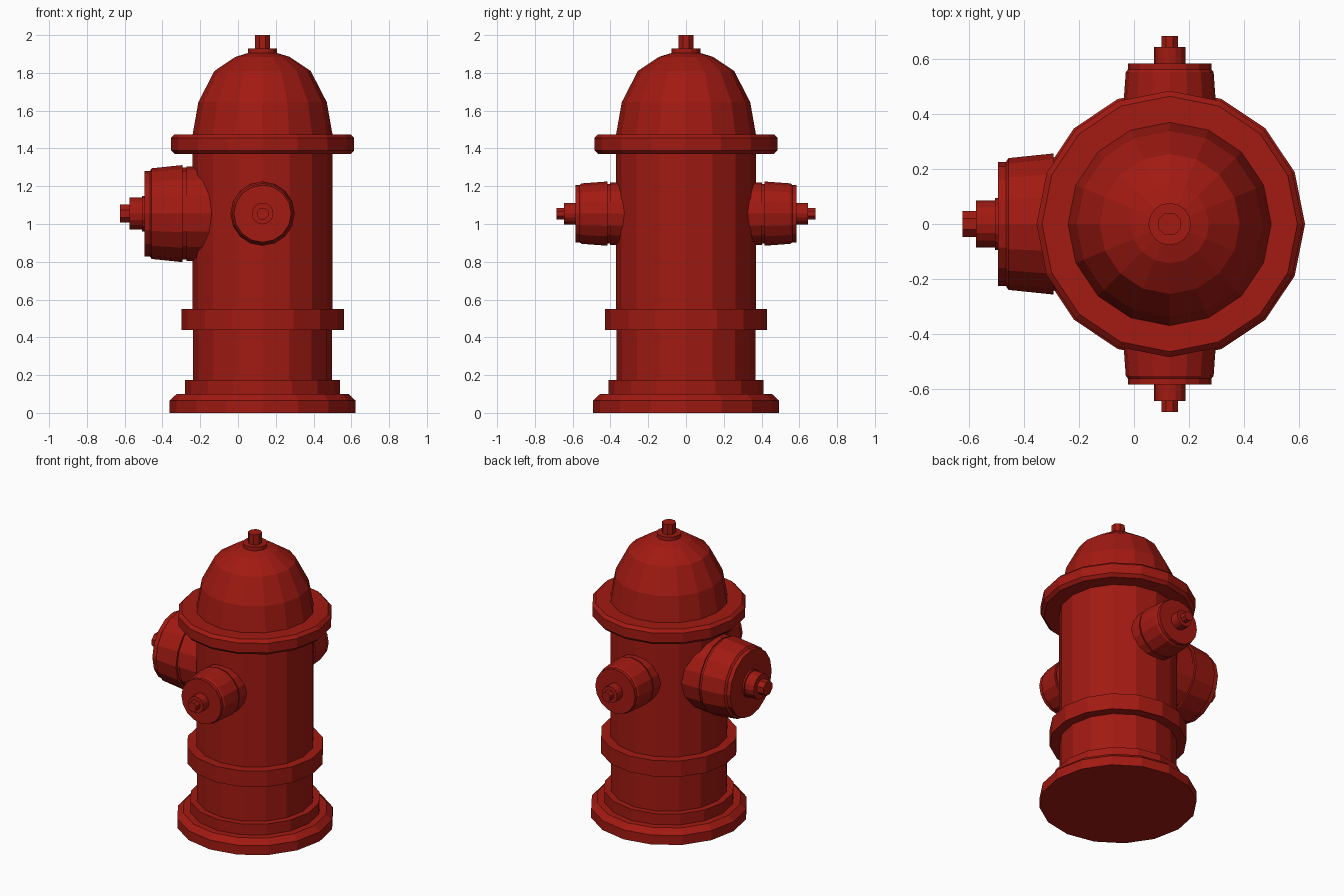
import bpy, bmesh, math
from mathutils import Matrix, Vector

if "Cube" in bpy.data.objects:
    bpy.data.objects.remove(bpy.data.objects["Cube"])

CX = 0.13          # hydrant axis
NOZZLE_Z = 1.055   # height of all outlets

red = bpy.data.materials.new("red_paint")
red.diffuse_color = (0.36, 0.010, 0.006, 1)
red.use_nodes = True
red.node_tree.nodes["Principled BSDF"].inputs["Base Color"].default_value = red.diffuse_color


def lathe(name, profile, sides=16, matrix=Matrix.Translation((CX, 0, 0)), phase=0.0):
    """Revolve (radius, height) points about local z; radius 0 closes an end."""
    bm = bmesh.new()
    rings = []
    for r, h in profile:
        if r == 0:
            rings.append([bm.verts.new((0, 0, h))] * sides)
        else:
            angles = [(i + phase) * math.tau / sides for i in range(sides)]
            rings.append([bm.verts.new((r * math.cos(a), r * math.sin(a), h)) for a in angles])
    for low, high in zip(rings, rings[1:]):
        for i in range(sides):
            j = (i + 1) % sides
            corners = [low[i], low[j], high[j], high[i]]
            bm.faces.new(list(dict.fromkeys(corners)))
    mesh = bpy.data.meshes.new(name)
    bm.to_mesh(mesh)
    bm.free()
    mesh.materials.append(red)
    obj = bpy.data.objects.new(name, mesh)
    obj.matrix_world = matrix
    bpy.context.collection.objects.link(obj)
    return obj


def outlet(name, angle, pipe, boss, nut):
    """Capped nozzle whose axis points outwards from the barrel at the given angle."""
    matrix = (Matrix.Translation((CX, 0, NOZZLE_Z)) @ Matrix.Rotation(angle, 4, 'Z')
              @ Matrix.Rotation(math.pi / 2, 4, 'Y'))
    lathe(name + "_cap", pipe, 16, matrix)
    lathe(name + "_boss", boss, 16, matrix)
    lathe(name + "_nut", nut, 8, matrix, 0.5)


# Stepped foot, barrel and middle band
lathe("base", [(0, 0), (0.493, 0), (0.493, 0.065), (0.455, 0.10), (0.41, 0.10),
               (0.41, 0.175), (0.368, 0.175)])
lathe("lower_barrel", [(0.368, 0.175), (0.368, 0.44)])
lathe("barrel_band", [(0.368, 0.44), (0.43, 0.44), (0.43, 0.55), (0.37, 0.55)])
lathe("upper_barrel", [(0.37, 0.55), (0.37, 1.37)])

# Bonnet: chamfered flange, dome and top nut
lathe("bonnet_flange", [(0.37, 1.37), (0.465, 1.37), (0.485, 1.39), (0.485, 1.455),
                        (0.465, 1.475), (0.37, 1.475)])
lathe("bonnet_dome", [(0.37, 1.475), (0.34, 1.645), (0.255, 1.81), (0.143, 1.885),
                      (0.077, 1.905)])
lathe("top_collar", [(0.077, 1.905), (0.077, 1.93), (0, 1.93)])
lathe("top_nut", [(0.044, 1.93), (0.044, 2.0), (0, 2.0)], 8, phase=0.5)

# Two small hose outlets, front and back
for name, angle in (("front_outlet", -math.pi / 2), ("back_outlet", math.pi / 2)):
    outlet(name, angle,
           [(0.165, 0.28), (0.165, 0.403), (0.158, 0.403), (0.158, 0.415), (0.17, 0.415),
            (0.16, 0.553), (0.152, 0.563), (0.152, 0.585), (0, 0.585)],
           [(0.057, 0.585), (0.057, 0.645), (0, 0.645)],
           [(0.033, 0.645), (0.033, 0.685), (0, 0.685)])

# Large pumper outlet on the left
outlet("pumper_outlet", math.pi,
       [(0.25, 0.24), (0.25, 0.403), (0.243, 0.403), (0.243, 0.423), (0.257, 0.423),
        (0.24, 0.587), (0.226, 0.597), (0.226, 0.625), (0, 0.625)],
       [(0.094, 0.625), (0.094, 0.637), (0.085, 0.637), (0.085, 0.705), (0, 0.705)],
       [(0.051, 0.705), (0.051, 0.755), (0, 0.755)])
